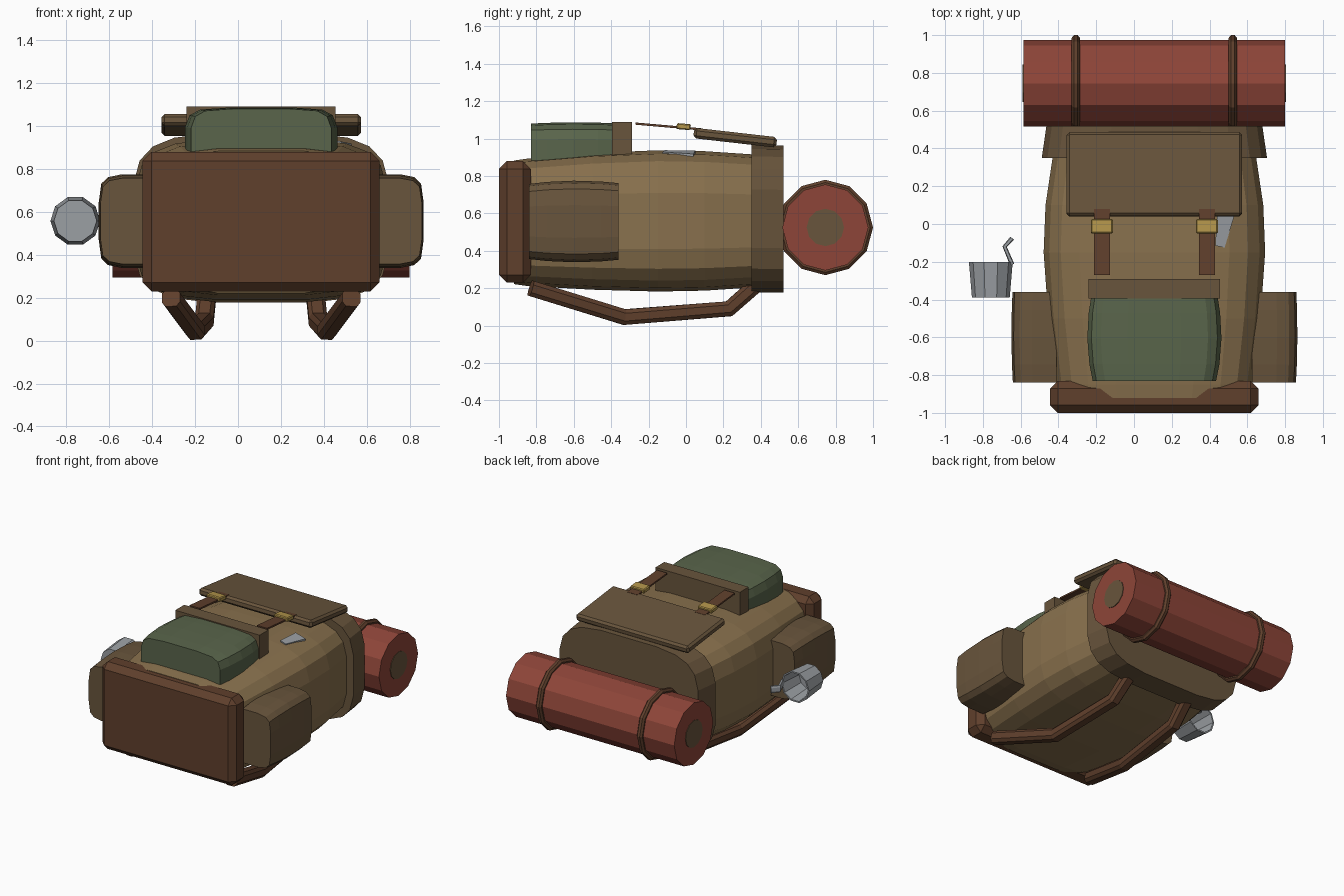
import bpy, bmesh
from math import sin, cos, pi, radians
from mathutils import Vector, Matrix

if "Cube" in bpy.data.objects:
    bpy.data.objects.remove(bpy.data.objects["Cube"])

CX = 0.108  # pack centre line


def mat(name, r, g, b):
    m = bpy.data.materials.new(name)
    m.diffuse_color = (r, g, b, 1)
    m.use_nodes = True
    m.node_tree.nodes["Principled BSDF"].inputs["Base Color"].default_value = m.diffuse_color
    return m


CANVAS = mat("canvas", .25, .165, .075)
BROWN = mat("brown_cloth", .14, .09, .045)
LEATHER = mat("leather", .115, .05, .025)
GREEN = mat("green_cloth", .10, .13, .07)
RED = mat("red_blanket", .27, .06, .04)
BRASS = mat("brass", .45, .30, .07)
METAL = mat("metal", .33, .35, .37)


def finish(name, bm, material):
    bmesh.ops.recalc_face_normals(bm, faces=bm.faces)
    me = bpy.data.meshes.new(name)
    bm.to_mesh(me)
    bm.free()
    me.materials.append(material)
    ob = bpy.data.objects.new(name, me)
    bpy.context.collection.objects.link(ob)
    return ob


def box(name, lo, hi, material, bevel=0, tilt=0):
    lo, hi = Vector(lo), Vector(hi)
    bm = bmesh.new()
    bmesh.ops.create_cube(bm, size=1, matrix=Matrix.Diagonal((*(hi - lo), 1)))
    if bevel:
        bmesh.ops.bevel(bm, geom=bm.edges[:], offset=bevel, segments=1, affect='EDGES')
    bm.transform(Matrix.Translation((lo + hi) / 2) @ Matrix.Rotation(radians(tilt), 4, 'X'))
    return finish(name, bm, material)


def loft(name, rings, material):
    bm = bmesh.new()
    vs = [[bm.verts.new(p) for p in r] for r in rings]
    n = len(rings[0])
    for a, b in zip(vs, vs[1:]):
        for i in range(n):
            j = (i + 1) % n
            bm.faces.new((a[i], a[j], b[j], b[i]))
    bm.faces.new(vs[0])
    bm.faces.new(vs[-1])
    return finish(name, bm, material)


def squircle(y, hw, z0, z1, n=20, power=0.5):
    pts = []
    for i in range(n):
        a = 2 * pi * (i + .5) / n
        c, s = cos(a), sin(a)
        x = abs(c) ** power * (1 if c > 0 else -1)
        z = abs(s) ** power * (1 if s > 0 else -1)
        pts.append(Vector((CX + hw * x, y, (z0 + z1) / 2 + (z1 - z0) / 2 * z)))
    return pts


def tube(name, path, w, t, material):
    path = [Vector(p) for p in path]
    sec = [(1, .5), (.6, 1), (-.6, 1), (-1, .5), (-1, -.5), (-.6, -1), (.6, -1), (1, -.5)]
    rings = []
    for i, p in enumerate(path):
        a = (p - path[max(i - 1, 0)]).normalized()
        b = (path[min(i + 1, len(path) - 1)] - p).normalized()
        d = (a + b).normalized()
        up = Vector((1, 0, 0)).cross(d).normalized()
        side = d.cross(up)
        rings.append([p + side * (u * w) + up * (v * t) for u, v in sec])
    return loft(name, rings, material)


def pouch(name, y0, y1, half_w, height, place, material):
    # rounded profile swept along y with a slight bulge in the middle
    prof = [(-1, 0), (-1, .55), (-.94, .82), (-.8, .95), (-.4, 1),
            (.4, 1), (.8, .95), (.94, .82), (1, .55), (1, 0)]
    rings = []
    for f, k in ((0, .92), (.2, .97), (.5, 1), (.8, .98), (1, .94)):
        y = y0 + (y1 - y0) * f
        rings.append([place(u * half_w * k, h * height * (.6 + .4 * k), y) for u, h in prof])
    return loft(name, rings, material)


def cylinder(name, x0, x1, r, material, n=12):
    rings = [[(x, .745 + r * cos(2 * pi * i / n), .525 + r * sin(2 * pi * i / n))
              for i in range(n)] for x in (x0, x1)]
    return loft(name, rings, material)


# main bag and its collar
loft("bag_body", [squircle(*s) for s in (
    (-.92, .50, .22, .885), (-.85, .52, .21, .895), (-.5, .565, .19, .925),
    (-.15, .59, .18, .94), (.1, .58, .185, .935), (.4, .535, .205, .915))], CANVAS)
loft("bag_collar", [squircle(*s) for s in (
    (.35, .60, .175, .968), (.52, .575, .175, .965))], BROWN)
box("bag_base", (-.445, -1, .23), (.66, -.83, .88), LEATHER, .042)

# top flap with straps and buckles
box("top_flap", (CX - .465, .04, .977), (CX + .465, .486, 1.033), BROWN, .015, -6.5)
for s, side in ((-1, "left"), (1, "right")):
    x = CX + s * .278
    box(f"flap_strap_{side}", (x - .042, -.27, 1.059), (x + .042, .08, 1.071), LEATHER, 0, -5)
    box(f"flap_buckle_{side}", (x - .058, -.05, 1.048), (x + .058, .025, 1.08), BRASS, .006, -5)

# pouches
pouch("front_pouch", -.83, -.38, .355, .205, lambda u, h, y: Vector((CX + u, y, .882 + h)), GREEN)
box("front_pouch_band", (-.24, -.395, .905), (.455, -.29, 1.09), BROWN)
for s, side in ((-1, "left"), (1, "right")):
    pouch(f"side_pouch_{side}", -.84, -.36, .218, .24,
          lambda u, h, y: Vector((CX + s * (.517 + h), y, .557 + u)), BROWN)

# shoulder straps underneath
for s, side in ((-1, "left"), (1, "right")):
    tube(f"shoulder_strap_{side}", [
        (CX + s * .42, -.83, .20), (CX + s * .305, -.33, .046),
        (CX + s * .265, .23, .09), (CX + s * .25, .40, .24)], .043, .042, LEATHER)

# bed roll
cylinder("bed_roll", -.585, .80, .23, RED)
cylinder("bed_roll_core", -.589, .804, .10, BROWN)
for x, side in ((-.308, "left"), (.523, "right")):
    n = 12
    rings = [[(x + dx, .745 + r * cos(2 * pi * i / n), .525 + r * sin(2 * pi * i / n))
              for i in range(n)] for dx, r in ((-.022, .225), (-.022, .24), (-.01, .255),
                                               (.01, .255), (.022, .24), (.022, .225))]
    loft(f"roll_strap_{side}", rings, LEATHER)

# tin cup hanging at the side, open to the rear
loft("cup", [[(-.758 + r * cos(2 * pi * i / 10), y, .558 + r * sin(2 * pi * i / 10))
              for i in range(10)] for y, r in ((-.39, .10), (-.2, .116), (-.2, .105), (-.375, .09))], METAL)
tube("cup_handle", [(-.645, -.215, .558), (-.685, -.12, .558), (-.645, -.075, .558)], .012, .025, METAL)

# small blade poking out of the bag
blade = [(.44, .05), (.53, .04), (.48, -.125), (.43, -.115)]
loft("blade", [[(x, y, z - (x - .48) * .2) for x, y in blade] for z in (.90, .928)], METAL)
